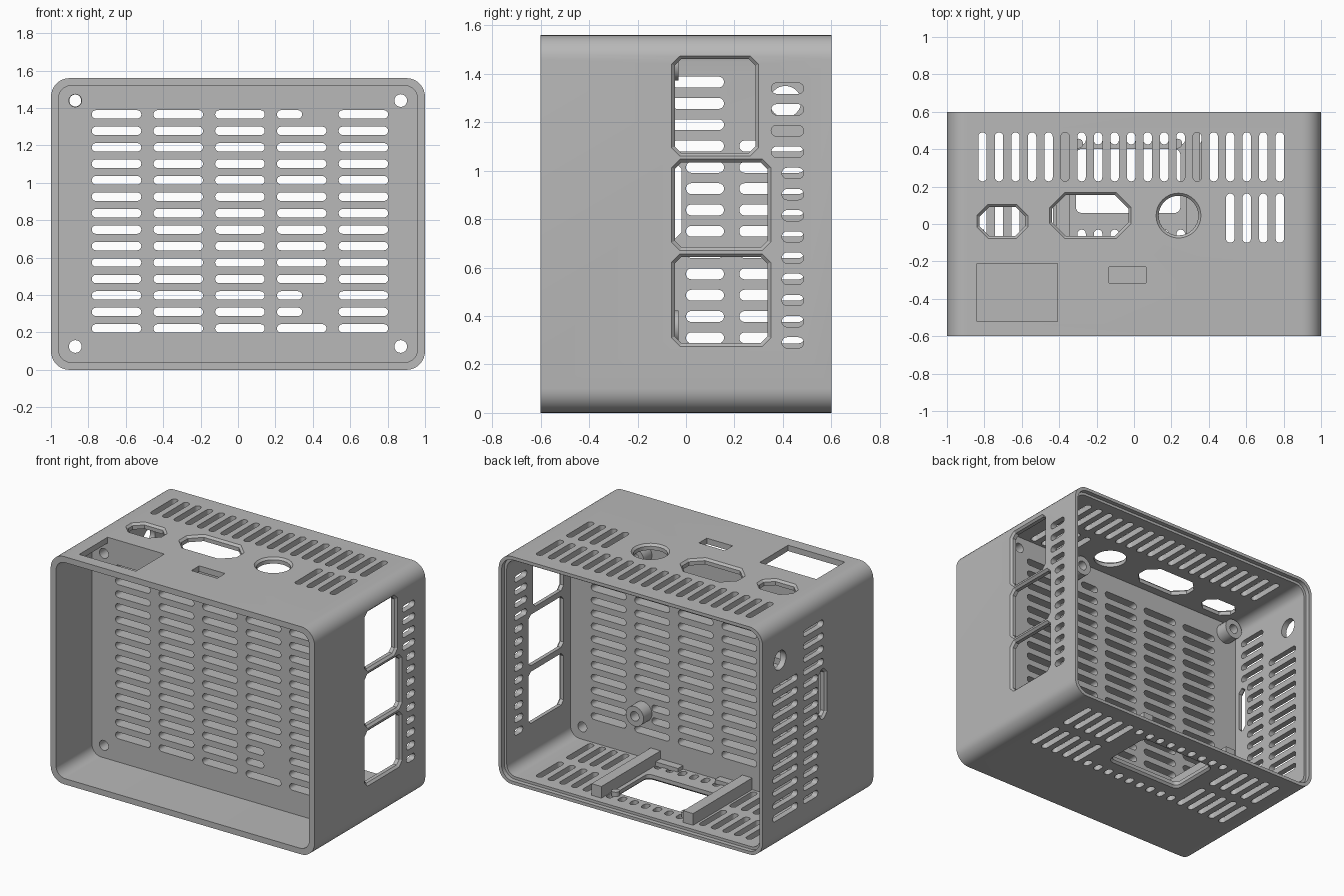
import bpy, bmesh, math

if "Cube" in bpy.data.objects:
    bpy.data.objects.remove(bpy.data.objects["Cube"])

grey = bpy.data.materials.new("plain grey")
grey.use_nodes = True
tone = (0.48, 0.48, 0.48, 1)
grey.diffuse_color = tone
grey.node_tree.nodes["Principled BSDF"].inputs["Base Color"].default_value = tone


def outline(u0, u1, v0, v1, r=0.0, steps=6):
    """Rectangle outline with rounded (or, with one step, cut) corners."""
    if r == 0:
        return [(u0, v0), (u1, v0), (u1, v1), (u0, v1)]
    pts = []
    corners = [(u1 - r, v1 - r), (u0 + r, v1 - r), (u0 + r, v0 + r), (u1 - r, v0 + r)]
    for q, (cu, cv) in enumerate(corners):
        for s in range(steps + 1):
            a = math.pi / 2 * (q + s / steps)
            p = (cu + r * math.cos(a), cv + r * math.sin(a))
            if not pts or math.dist(p, pts[-1]) > 1e-5:
                pts.append(p)
    if math.dist(pts[0], pts[-1]) < 1e-5:
        pts.pop()
    return pts


def disc(u, v, r, steps=6):
    return outline(u - r, u + r, v - r, v + r, r, steps)


PLACE = {"x": lambda u, v, d: (d, u, v),
         "y": lambda u, v, d: (u, d, v),
         "z": lambda u, v, d: (u, v, d)}


def loft(bm, axis, sections, caps=(True, True)):
    """Skin a run of (depth, outline) sections along one axis."""
    rings = [[bm.verts.new(PLACE[axis](u, v, d)) for u, v in pts] for d, pts in sections]
    for a, b in zip(rings, rings[1:]):
        n = len(a)
        for i in range(n):
            bm.faces.new((a[i], a[(i + 1) % n], b[(i + 1) % n], b[i]))
    if caps[0]:
        bm.faces.new(rings[0])
    if caps[1]:
        bm.faces.new(rings[-1])


def prism(bm, axis, d0, d1, pts):
    loft(bm, axis, [(d0, pts), (d1, pts)])


def flared(bm, axis, surface, out, box, r, steps=1, c=0.014):
    """Cutter for an opening whose outer rim is bevelled."""
    def grown(g):
        u0, u1, v0, v1 = box
        return outline(u0 - g, u1 + g, v0 - g, v1 + g, r + g * (1 if steps > 1 else 0.6), steps)
    loft(bm, axis, [(surface + out * 0.003, grown(0.003)),
                    (surface - out * c, grown(-c)),
                    (surface - out * 0.07, grown(-c))])


def finish(bm, name):
    bmesh.ops.recalc_face_normals(bm, faces=bm.faces)
    mesh = bpy.data.meshes.new(name)
    bm.to_mesh(mesh)
    bm.free()
    mesh.materials.append(grey)
    ob = bpy.data.objects.new(name, mesh)
    bpy.context.collection.objects.link(ob)
    return ob


def activate(ob):
    bpy.ops.object.select_all(action="DESELECT")
    ob.select_set(True)
    bpy.context.view_layer.objects.active = ob


def carve(ob, bm):
    cutter = finish(bm, "cutter")
    cutter.hide_render = True
    mod = ob.modifiers.new("cut", "BOOLEAN")
    mod.operation, mod.solver, mod.object = "DIFFERENCE", "EXACT", cutter
    activate(ob)
    bpy.ops.object.modifier_apply(modifier=mod.name)
    bpy.data.objects.remove(cutter)


H, PANEL_FRONT, PANEL_BACK = 1.56, -0.21, -0.12

# case body: rounded sleeve with an inner dividing panel
bm = bmesh.new()
prism(bm, "y", -0.6, 0.6, outline(-1, 1, 0, H, 0.1, 8))
case = finish(bm, "case")

inner = outline(-0.96, 0.96, 0.04, H - 0.04, 0.07, 8)
lip = outline(-0.978, 0.978, 0.022, H - 0.022, 0.085, 8)
bm = bmesh.new()
prism(bm, "y", -0.7, PANEL_FRONT, inner)
loft(bm, "y", [(PANEL_BACK, inner), (0.57, inner), (0.57, lip), (0.7, lip)])
carve(case, bm)

bm = bmesh.new()
W = 0.0225
rows = [0.222 + 0.088 * i for i in range(14)]

# panel vents, shortened beside the standoffs, and corner screw holes
for i, z in enumerate(rows):
    for c in range(5):
        x0 = -0.782 + 0.33 * c
        x1 = x0 + (0.135 if c == 3 and i in (1, 2, 13) else 0.265)
        prism(bm, "y", -0.3, -0.05, outline(x0, x1, z - W, z + W, W))
for x in (-0.87, 0.87):
    for z in (0.125, 1.44):
        prism(bm, "y", -0.3, -0.05, disc(x, z, 0.034))

# right wall vents, round hole and tall port
for i, z in enumerate(rows):
    prism(bm, "x", -1.05, -0.93, outline(-0.06 if i > 9 else 0, 0.157, z - W, z + W, W))
    if i < 11:
        prism(bm, "x", -1.05, -0.93, outline(0.22, 0.488, z - W, z + W, W))
prism(bm, "x", -1.05, -0.93, disc(0.41, 1.285, 0.065, 8))
flared(bm, "x", -1, -1, (-0.1, -0.005, 0.705, 1.05), 0.035)

# left wall windows and vent column
for y1, z0, z1 in ((0.3, 1.06, 1.475), (0.35, 0.67, 1.048), (0.35, 0.275, 0.657)):
    flared(bm, "x", 1, 1, (-0.06, y1, z0, z1), 0.035)
for i in range(13):
    z = 0.29 + 0.0875 * i
    prism(bm, "x", 0.93, 1.05, outline(0.352 if i > 8 else 0.396, 0.486, z - W, z + W, W))

# roof and floor vents
for i in range(19):
    x = -0.81 + 0.0883 * i
    side = (x - W, x + W)
    prism(bm, "z", 1.49, 1.6, outline(*side, 0.228, 0.49, W))
    if x > 0.5:
        prism(bm, "z", 1.49, 1.6, outline(*side, -0.1, 0.163, W))
    if abs(x) < 0.4:
        prism(bm, "z", -0.05, 0.07, outline(*side, 0.425, 0.49, W))
        prism(bm, "z", -0.05, 0.07, outline(*side, -0.1, -0.03, W))
    else:
        prism(bm, "z", -0.05, 0.07, outline(*side, 0.228, 0.49, W))
        prism(bm, "z", -0.05, 0.07, outline(*side, -0.1, 0.163, W))

# roof ports and rectangular openings
flared(bm, "z", H, 1, (-0.84, -0.568, -0.077, 0.105), 0.06)
flared(bm, "z", H, 1, (-0.452, -0.015, -0.077, 0.168), 0.08)
flared(bm, "z", H, 1, (0.118, 0.358, -0.075, 0.165), 0.12, 8)
prism(bm, "z", 1.49, 1.6, outline(-0.84, -0.41, -0.52, -0.212))
prism(bm, "z", 1.49, 1.6, outline(-0.133, 0.063, -0.315, -0.23))

# floor cutout
flared(bm, "z", 0, -1, (-0.325, 0.262, 0.045, 0.415), 0.045, 5)
carve(case, bm)
activate(case)
bpy.ops.object.shade_smooth_by_angle(angle=math.radians(30))

# standoffs behind the panel: two blind, one open around a screw hole
for name, x, z, blind in (("lower_standoff", 0.41, 0.355, True),
                          ("upper_standoff", 0.41, 1.44, True),
                          ("corner_standoff", -0.87, 1.44, False)):
    bm = bmesh.new()
    big, small = disc(x, z, 0.068), disc(x, z, 0.032)
    loft(bm, "y", [(PANEL_BACK, big), (-0.03, big), (-0.03, small), (PANEL_BACK, small)],
         (False, blind))
    activate(finish(bm, name))
    bpy.ops.object.shade_smooth_by_angle(angle=math.radians(40))

# floor bracket: two rails with locating pads and pegs
for name, s in (("left_rail", 1), ("right_rail", -1)):
    bm = bmesh.new()
    edges = sorted((-0.033 + s * 0.31, -0.033 + s * 0.385))
    prism(bm, "z", 0.035, 0.12, outline(*edges, PANEL_BACK, 0.52))
    finish(bm, name)
    bm = bmesh.new()
    edges = sorted((-0.033 + s * 0.31, -0.033 + s * 0.14))
    prism(bm, "z", 0.035, 0.065, outline(*edges, PANEL_BACK, -0.066))
    finish(bm, name.replace("rail", "pad"))
    bm = bmesh.new()
    prism(bm, "z", 0.035, 0.07, disc(-0.033 + s * 0.265, 0.43, 0.026))
    finish(bm, name.replace("rail", "peg"))
